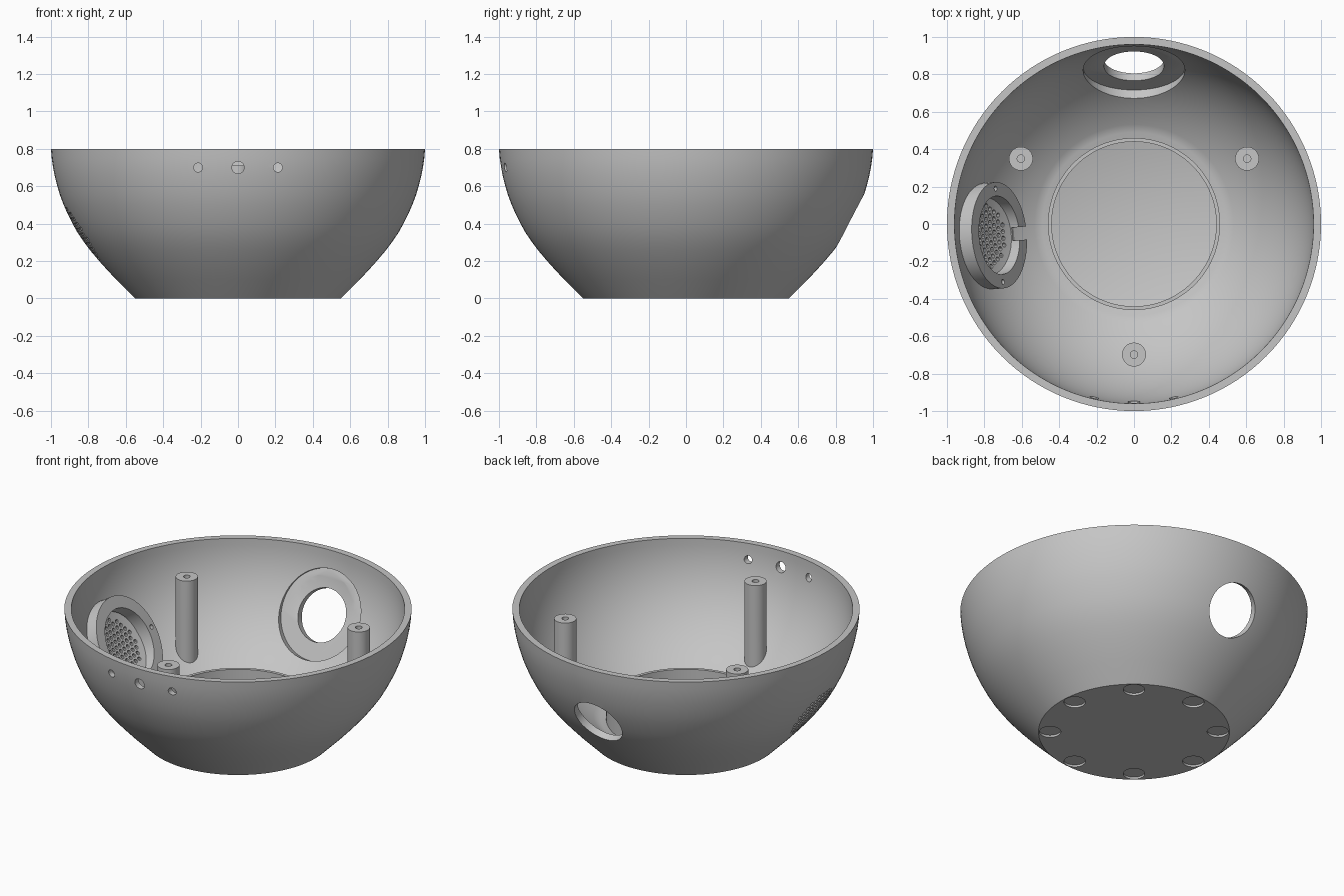
import bpy, bmesh, math
from mathutils import Matrix, Vector

if "Cube" in bpy.data.objects:
    bpy.data.objects.remove(bpy.data.objects["Cube"])

grey = bpy.data.materials.new("plain_grey")
grey.diffuse_color = (0.56, 0.56, 0.56, 1)
grey.use_nodes = True
grey.node_tree.nodes["Principled BSDF"].inputs["Base Color"].default_value = grey.diffuse_color


def make_object(name, bm, matrix=Matrix()):
    bmesh.ops.remove_doubles(bm, verts=bm.verts[:], dist=1e-5)
    bmesh.ops.recalc_face_normals(bm, faces=bm.faces[:])
    bm.transform(matrix)
    mesh = bpy.data.meshes.new(name)
    bm.to_mesh(mesh)
    bm.free()
    mesh.materials.append(grey)
    obj = bpy.data.objects.new(name, mesh)
    bpy.context.collection.objects.link(obj)
    return obj


def lathe(name, profile, segs, matrix=Matrix()):
    """Revolve a closed (radius, z) profile around the local z axis."""
    bm = bmesh.new()
    rings = []
    for i in range(segs):
        a = 2 * math.pi * i / segs
        rings.append([bm.verts.new((r * math.cos(a), r * math.sin(a), z)) for r, z in profile])
    n = len(profile)
    for i in range(segs):
        p, q = rings[i], rings[(i + 1) % segs]
        for k in range(n):
            m = (k + 1) % n
            if profile[k][0] < 1e-6 and profile[m][0] < 1e-6:
                continue
            bm.faces.new((p[k], q[k], q[m], p[m]))
    return make_object(name, bm, matrix)


def rods(name, items, segs, matrix=Matrix()):
    """Several upright cylinders (x, y, radius, z0, z1) in one mesh."""
    bm = bmesh.new()
    for x, y, r, z0, z1 in items:
        bmesh.ops.create_cone(bm, cap_ends=True, segments=segs, radius1=r, radius2=r, depth=z1 - z0,
                              matrix=Matrix.Translation((x, y, (z0 + z1) / 2)))
    return make_object(name, bm, matrix)


def cut(obj, cutter):
    mod = obj.modifiers.new("cut", 'BOOLEAN')
    mod.operation, mod.solver, mod.object = 'DIFFERENCE', 'EXACT', cutter
    bpy.ops.object.select_all(action='DESELECT')
    bpy.context.view_layer.objects.active = obj
    obj.select_set(True)
    bpy.ops.object.modifier_apply(modifier=mod.name)
    bpy.data.objects.remove(cutter)


def smooth(obj):
    bpy.ops.object.select_all(action='DESELECT')
    bpy.context.view_layer.objects.active = obj
    obj.select_set(True)
    bpy.ops.object.shade_smooth_by_angle(angle=math.radians(30))


def wall_frame(origin, azimuth, tilt):
    """Local z points into the bowl, local y points down the slope of the wall."""
    a, t = math.radians(azimuth), math.radians(tilt)
    h, up = Vector((math.cos(a), math.sin(a), 0)), Vector((0, 0, 1))
    inward = -h * math.cos(t) + up * math.sin(t)
    down = -h * math.sin(t) - up * math.cos(t)
    m = Matrix((down.cross(inward), down, inward)).transposed().to_4x4()
    return Matrix.Translation(origin) @ m


# Bowl: outer curve over a straight foot, elliptical inside, flat floor
outer = [(0, 0), (.55, 0), (.65, .1), (.7, .153), (.745, .203), (.793, .26), (.825, .303), (.857, .35),
         (.885, .4), (.91, .45), (.932, .5), (.951, .55), (.966, .6), (.979, .65), (.989, .7),
         (.996, .75), (1, .8)]
a1 = math.asin(.49 / .96)
inner = []
for i in range(21):
    a = math.pi / 2 + (a1 - math.pi / 2) * i / 20
    inner.append((.96 * math.sin(a), .8 - .814 * math.cos(a)))
bowl = lathe("bowl", outer + inner + [(0, inner[-1][1])], 128)

# Cable port at the back: round hole with a flat seat on the inside
port = wall_frame((0, .838, .44), 90, 26.6)
cut(bowl, rods("port_seat_cutter", [(0, 0, .272, 0, .2)], 64, port))
cut(bowl, rods("port_hole_cutter", [(0, 0, .16, -.2, .1)], 64, port))

# Sound holes in the left wall
speaker = wall_frame((-.72, -.06, .415), 184.6, 31)
step = .036
holes = []
for row in range(-5, 6):
    for col in range(-6, 7):
        x, y = (col + .5 * (row % 2)) * step, row * step * .866
        if math.hypot(x, y) < .165:
            holes.append((x, y, .012, -.24, -.03))
cut(bowl, rods("sound_hole_cutter", holes, 10, speaker))

# Three button holes at the front
front = Matrix.Translation((0, -1, .7)) @ Matrix.Rotation(math.pi / 2, 4, 'X')
cut(bowl, rods("button_hole_cutter", [(x, 0, r, -.15, .1) for x, r in ((-.213, .024), (0, .033), (.213, .024))],
               32, front))

# Eight shallow foot recesses underneath
feet = []
for i in range(8):
    a = math.radians(5 + 45 * i)
    feet.append((.483 * math.cos(a), .483 * math.sin(a), .062, -.05, .013))
cut(bowl, rods("foot_recess_cutter", feet, 32))
smooth(bowl)

# Thin upright ring on the floor
smooth(lathe("floor_ring", [(.44, .06), (.46, .06), (.46, .21), (.44, .21)], 128))

# Speaker mount: raised ring with screw holes and a wire notch
mount = lathe("speaker_mount", [(.21, -.08), (.285, -.08), (.285, 0), (.21, 0)], 64, speaker)
cut(mount, rods("screw_hole_cutter", [(s * .25, 0, .014, -.05, .05) for s in (-1, 1)], 16, speaker))
bm = bmesh.new()
bmesh.ops.create_cube(bm, size=1, matrix=Matrix.Translation((0, .25, 0)) @ Matrix.Diagonal((.07, .16, .09, 1)))
cut(mount, make_object("notch_cutter", bm, speaker))
smooth(mount)

# Three screw posts, their feet sloped to sink into the wall
for i, deg in enumerate((30, 150, 270)):
    a = math.radians(deg)
    post = lathe("screw_post_%d" % (i + 1), [(0, .05), (.064, .05), (.064, .71), (.02, .71), (.02, .5), (0, .5)], 32,
                 Matrix.Translation((.698 * math.cos(a), .698 * math.sin(a), 0)))
    for v in post.data.vertices:
        if v.co.z < .06:
            v.co.z = math.hypot(v.co.x, v.co.y) - .53
    smooth(post)
